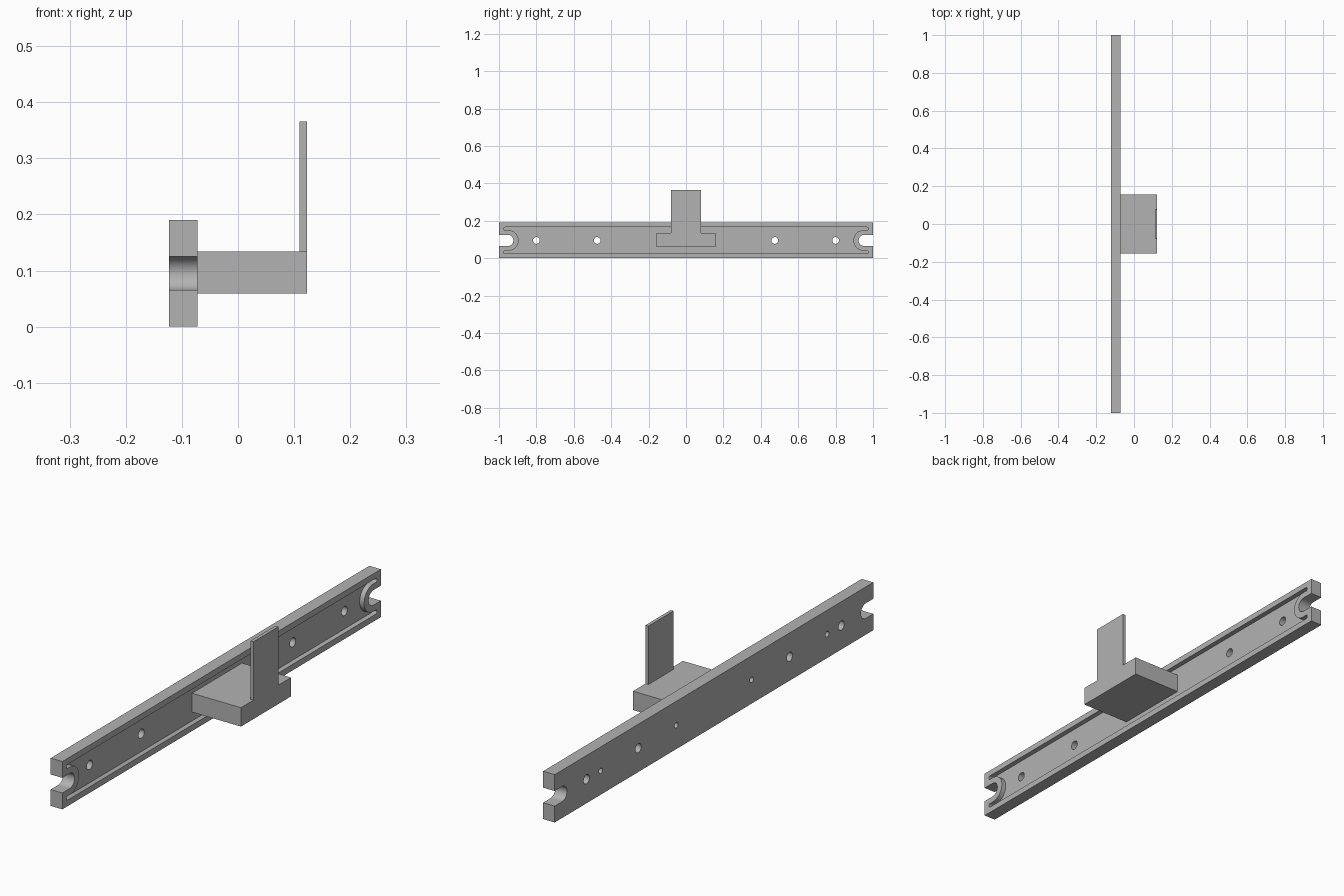
import bpy
import bmesh
from math import sin, cos, pi

old = bpy.data.objects.get("Cube")
if old:
    bpy.data.objects.remove(old, do_unlink=True)

grey = bpy.data.materials.new("plain grey")
grey.use_nodes = True
colour = (0.45, 0.45, 0.45, 1)
grey.diffuse_color = colour
grey.node_tree.nodes["Principled BSDF"].inputs["Base Color"].default_value = colour

BACK, FLOOR, FACE, FRONT = -0.123, -0.092, -0.072, 0.123
MID = 0.095  # height of the rail's centre line


def arc(y, z, r, a0, a1, n):
    """Points of an arc in the y-z plane, angles in units of pi."""
    angles = [pi * (a0 + (a1 - a0) * i / n) for i in range(n + 1)]
    return [(y + r * cos(a), z + r * sin(a)) for a in angles]


def rect(y, z0, z1):
    return [(-y, z0), (y, z0), (y, z1), (-y, z1)]


def prism(name, outline, x0, x1):
    """Extrude a y-z outline from x0 to x1."""
    bm = bmesh.new()
    face = bm.faces.new([bm.verts.new((x0, y, z)) for y, z in outline])
    ext = bmesh.ops.extrude_face_region(bm, geom=[face])["geom"]
    moved = [v for v in ext if isinstance(v, bmesh.types.BMVert)]
    bmesh.ops.translate(bm, verts=moved, vec=(x1 - x0, 0, 0))
    bmesh.ops.recalc_face_normals(bm, faces=bm.faces)
    mesh = bpy.data.meshes.new(name)
    bm.to_mesh(mesh)
    bm.free()
    mesh.materials.append(grey)
    obj = bpy.data.objects.new(name, mesh)
    bpy.context.collection.objects.link(obj)
    return obj


def select_only(obj):
    bpy.ops.object.select_all(action='DESELECT')
    obj.select_set(True)
    bpy.context.view_layer.objects.active = obj


def cut(target, outline, x0, x1):
    cutter = prism("cutter", outline, x0, x1)
    cutter.hide_render = True
    mod = target.modifiers.new("cut", 'BOOLEAN')
    mod.operation = 'DIFFERENCE'
    mod.solver = 'EXACT'
    mod.object = cutter
    select_only(target)
    bpy.ops.object.modifier_apply(modifier=mod.name)
    bpy.data.objects.remove(cutter, do_unlink=True)


# Rail
rail = prism("rail", rect(1, 0, 2 * MID), BACK, FACE)

# Long recess in the rail face, wrapping a round collar at each end
quarter = arc(0.95, 0, 0.055, 1, 0.5, 12) + arc(0.967, 0.063, 0.008, -0.5, 0.5, 8)
half = quarter + [(-y, z) for y, z in reversed(quarter)]
other = [(-y, -z) for y, z in half[1:-1]]
cut(rail, [(y, z + MID) for y, z in half + other], FLOOR, FACE + 0.05)

# Open round-bottomed notches at both ends
for s in (-1, 1):
    notch = arc(0.953, MID, 0.03, 0.5, 1.5, 24) + [(1.1, MID - 0.03), (1.1, MID + 0.03)]
    cut(rail, [(s * y, z) for y, z in notch], BACK - 0.05, FACE + 0.05)

# Through holes, and smaller blind holes in the back
for s in (-1, 1):
    for y in (0.475, 0.8):
        cut(rail, arc(s * y, MID, 0.018, 0, 1.9375, 31), BACK - 0.05, FACE + 0.05)
    for y in (0.237, 0.711):
        cut(rail, arc(s * y, MID, 0.011, 0, 1.9, 19), BACK - 0.05, BACK + 0.02)

select_only(rail)
bpy.ops.object.shade_smooth_by_angle()

# Block standing out from the rail, and the upright tab on its outer edge
prism("carriage_block", rect(0.157, 0.059, 0.134), FLOOR - 0.002, FRONT)
prism("upright_tab", rect(0.079, 0.134, 0.366), 0.11, FRONT)
